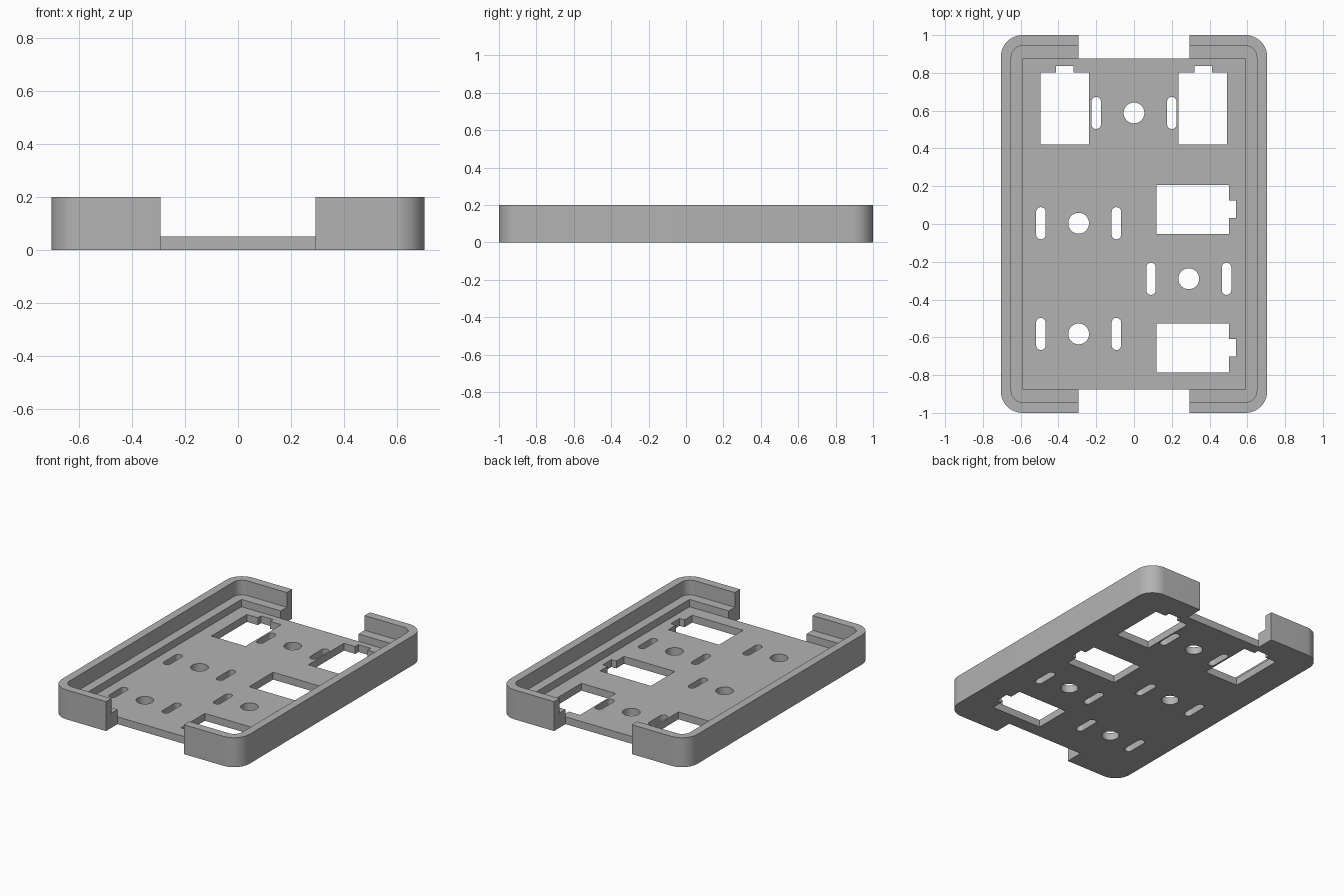
import bpy, bmesh, math

if "Cube" in bpy.data.objects:
    bpy.data.objects.remove(bpy.data.objects["Cube"])

grey = bpy.data.materials.new("plain_grey")
grey.diffuse_color = (0.45, 0.45, 0.45, 1)
grey.use_nodes = True
grey.node_tree.nodes["Principled BSDF"].inputs["Base Color"].default_value = grey.diffuse_color


def prism(name, outline, z0, z1):
    """Extrude a flat outline from z0 to z1."""
    bm = bmesh.new()
    face = bm.faces.new([bm.verts.new((x, y, z0)) for x, y in outline])
    top = bmesh.ops.extrude_face_region(bm, geom=[face])["geom"]
    verts = [g for g in top if isinstance(g, bmesh.types.BMVert)]
    bmesh.ops.translate(bm, vec=(0, 0, z1 - z0), verts=verts)
    bmesh.ops.recalc_face_normals(bm, faces=bm.faces)
    me = bpy.data.meshes.new(name)
    bm.to_mesh(me)
    bm.free()
    me.materials.append(grey)
    ob = bpy.data.objects.new(name, me)
    bpy.context.collection.objects.link(ob)
    return ob


def rect(x0, x1, y0, y1, r=0.0, n=12):
    """Rectangle outline, with rounded corners when r > 0."""
    if r == 0:
        return [(x0, y0), (x1, y0), (x1, y1), (x0, y1)]
    pts = []
    centres = [(x1 - r, y1 - r), (x0 + r, y1 - r), (x0 + r, y0 + r), (x1 - r, y0 + r)]
    for q, (cx, cy) in enumerate(centres):
        for i in range(n + 1):
            a = (q + i / n) * math.pi / 2
            pts.append((cx + r * math.cos(a), cy + r * math.sin(a)))
    return pts


def slot(cx, cy, w, h, n=24):
    """Upright slot outline; a circle when w equals h."""
    r, s = w / 2, h / 2 - w / 2
    pts = []
    for i in range(2 * n):
        a = (i + 0.5) * math.pi / n
        pts.append((cx + r * math.cos(a), cy + r * math.sin(a) + (s if i < n else -s)))
    return pts


# Tray body with rounded corners
tray = prism("tray", rect(-0.705, 0.705, -1, 1, 0.115), 0, 0.2)
cutters = []


def cut(outline, z0=-0.1, z1=0.3):
    cutters.append(prism("cutter", outline, z0, z1))


# Upper recess, floor recess inside the ledge, and end gaps
cut(rect(-0.65, 0.65, -0.943, 0.943, 0.06), 0.1)
cut(rect(-0.588, 0.588, -0.877, 0.877), 0.05)
for y0, y1 in ((-1.1, -0.877), (0.877, 1.1)):
    cut(rect(-0.293, 0.293, y0, y1))

# Round holes, each between two slots
for cx, cy in ((0, 0.588), (-0.293, 0.004), (-0.293, -0.582), (0.29, -0.29)):
    cut(slot(cx, cy, 0.11, 0.11))
    for side in (-1, 1):
        cut(slot(cx + side * 0.2, cy, 0.05, 0.17))

# Upright windows with a tab notch at the back
for x0, t0 in ((-0.495, -0.413), (0.235, 0.32)):
    x1, t1 = x0 + 0.258, t0 + 0.093
    cut([(x0, 0.42), (x1, 0.42), (x1, 0.803), (t1, 0.803),
         (t1, 0.837), (t0, 0.837), (t0, 0.803), (x0, 0.803)])

# Sideways windows with a tab notch on the right
for y0 in (-0.052, -0.785):
    y1, t0, t1 = y0 + 0.258, y0 + 0.083, y0 + 0.176
    cut([(0.12, y0), (0.503, y0), (0.503, t0), (0.54, t0),
         (0.54, t1), (0.503, t1), (0.503, y1), (0.12, y1)])

# Apply all cuts, then discard the cutters
bpy.context.view_layer.objects.active = tray
for c in cutters:
    mod = tray.modifiers.new("cut", 'BOOLEAN')
    mod.operation, mod.solver, mod.object = 'DIFFERENCE', 'EXACT', c
    bpy.ops.object.modifier_apply(modifier=mod.name)
    bpy.data.objects.remove(c)

bpy.ops.object.select_all(action='DESELECT')
tray.select_set(True)
bpy.ops.object.shade_smooth_by_angle(angle=math.radians(30))
